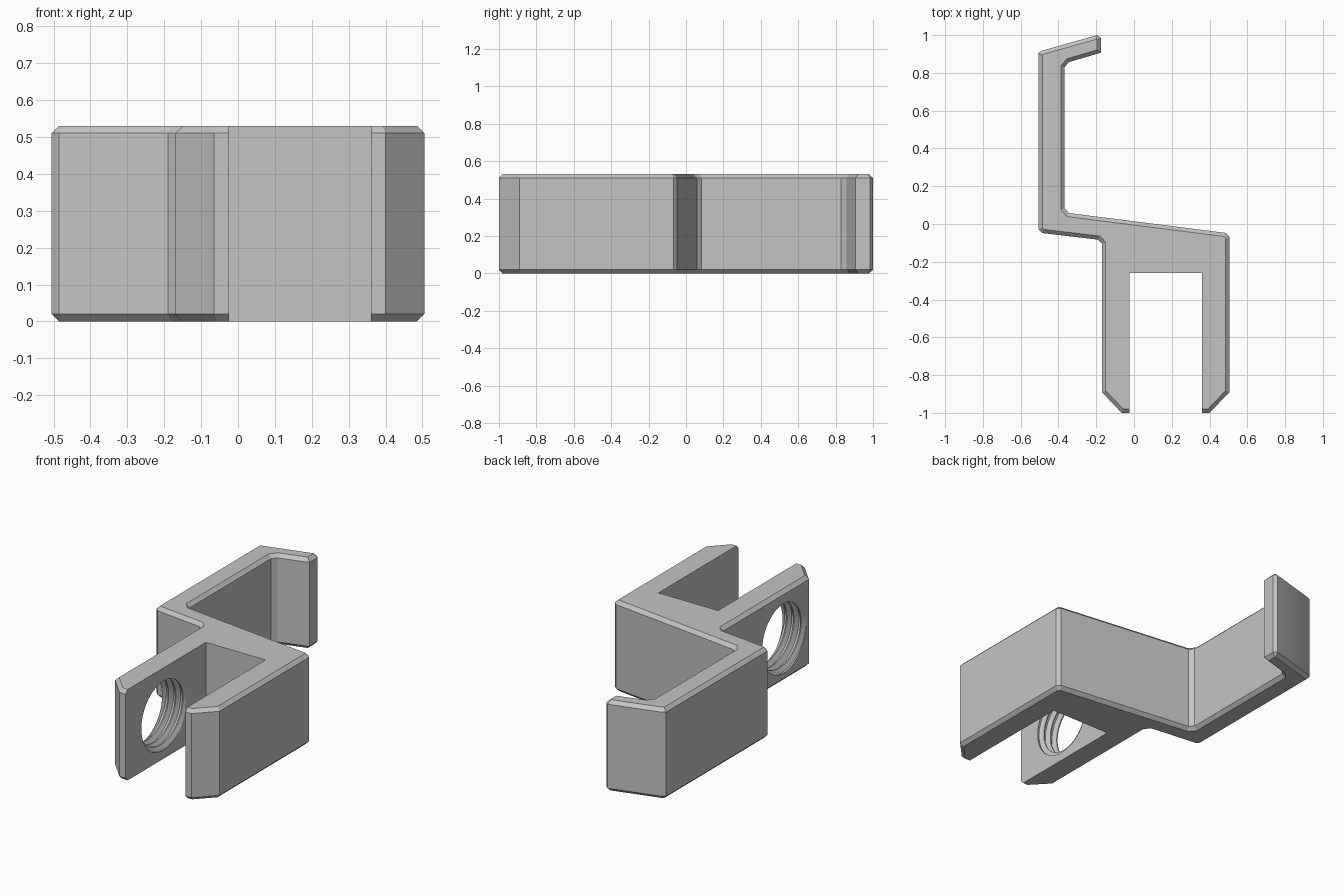
import bpy
import bmesh
from math import cos, sin, tau

HEIGHT, CHAMFER = 0.53, 0.02

cube = bpy.data.objects.get("Cube")
if cube:
    bpy.data.objects.remove(cube, do_unlink=True)

grey = bpy.data.materials.new("plain grey")
grey.use_nodes = True
colour = (0.55, 0.55, 0.55, 1)
grey.diffuse_color = colour
grey.node_tree.nodes["Principled BSDF"].inputs["Base Color"].default_value = colour


def make_object(name, bm):
    bmesh.ops.recalc_face_normals(bm, faces=bm.faces)
    mesh = bpy.data.meshes.new(name)
    bm.to_mesh(mesh)
    bm.free()
    mesh.materials.append(grey)
    obj = bpy.data.objects.new(name, mesh)
    bpy.context.collection.objects.link(obj)
    return obj


def clip_body():
    """Plan outline of fork, web, arm and hook, extruded and chamfered."""
    slot_l, slot_r, slot_end = -0.025, 0.36, -0.26
    outline = [
        (slot_l, slot_end), (slot_l, -1), (-0.065, -1), (-0.17, -0.89),    # threaded prong
        (-0.17, -0.105), (-0.19, -0.083), (-0.485, -0.048), (-0.505, -0.028),
        (-0.505, 0.905), (-0.485, 0.918), (-0.195, 1), (-0.175, 0.985),    # arm and hook
        (-0.175, 0.907), (-0.345, 0.857), (-0.367, 0.83),
        (-0.367, 0.083), (-0.345, 0.058), (0.485, -0.047), (0.505, -0.067),
        (0.505, -0.89), (0.4, -1), (slot_r, -1), (slot_r, slot_end),       # plain prong
    ]
    bm = bmesh.new()
    base = bm.faces.new([bm.verts.new((x, y, 0)) for x, y in outline])
    top = bmesh.ops.extrude_face_region(bm, geom=[base], use_keep_orig=True)["geom"]
    for v in top:
        if isinstance(v, bmesh.types.BMVert):
            v.co.z = HEIGHT
    bmesh.ops.recalc_face_normals(bm, faces=bm.faces)

    # Chamfer every rim edge except the three around the slot
    def on_rim(edge):
        a, b = (v.co for v in edge.verts)
        mid = (a + b) / 2
        in_slot = slot_l - 0.01 < mid.x < slot_r + 0.01 and -0.99 < mid.y < -0.2
        return abs(a.z - b.z) < 0.001 and not in_slot

    bmesh.ops.bevel(bm, geom=[e for e in bm.edges if on_rim(e)], offset=CHAMFER,
                    offset_type='OFFSET', segments=1, affect='EDGES')
    return make_object("clip_body", bm)


def thread_cutter(x0, turns, pitch, y, z, segments=48):
    """Helical strip of crests and roots, closed at both ends."""
    profile = [(0, 0.19), (0.15, 0.19), (0.45, 0.215), (0.7, 0.215)]
    count = len(profile)
    bm = bmesh.new()
    rows = []
    for n in range(segments * turns + 1):
        a = tau * n / segments
        rows.append([bm.verts.new((x0 + (n / segments + f) * pitch,
                                   y + r * cos(a), z + r * sin(a))) for f, r in profile])

    def vert(n, m):
        return rows[n + segments * (m // count)][m % count]

    for n in range(segments * turns):
        for m in range(count):
            if m < count - 1 or n + 1 + segments < len(rows):
                bm.faces.new([vert(n, m), vert(n + 1, m), vert(n + 1, m + 1), vert(n, m + 1)])
    caps = bmesh.ops.holes_fill(bm, edges=bm.edges, sides=0)["faces"]
    bmesh.ops.poke(bm, faces=caps)
    return make_object("thread_cutter", bm)


# Cut the threaded hole through one prong only
body = clip_body()
cutter = thread_cutter(-0.27, 7, 0.046, -0.65, HEIGHT / 2)
cutter.hide_render = True
cut = body.modifiers.new("threaded_hole", 'BOOLEAN')
cut.operation, cut.solver, cut.object = 'DIFFERENCE', 'EXACT', cutter
bpy.context.view_layer.objects.active = body
body.select_set(True)
bpy.ops.object.modifier_apply(modifier=cut.name)
bpy.data.objects.remove(cutter, do_unlink=True)
bpy.ops.object.shade_smooth_by_angle(angle=0.35)
